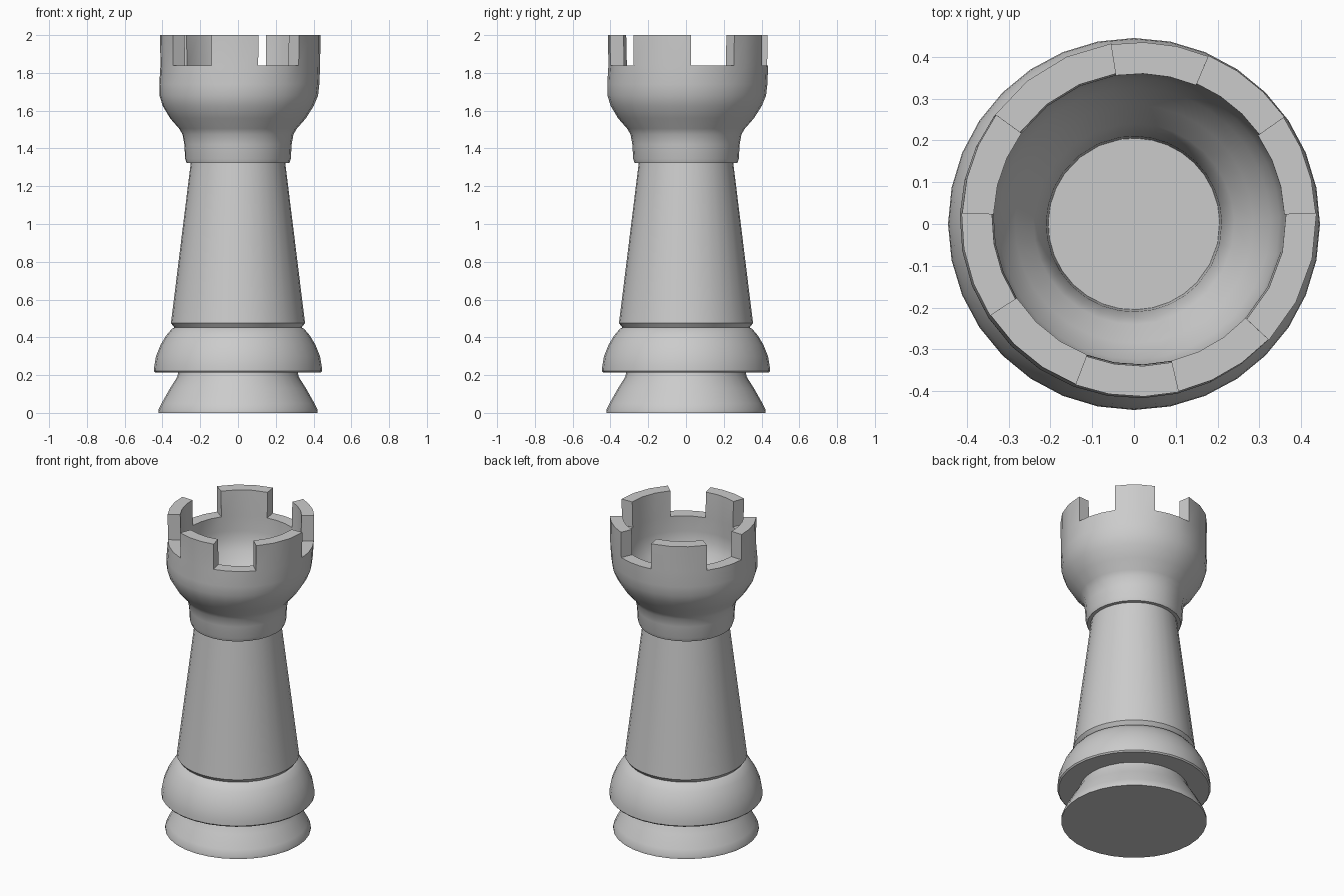
import bpy, bmesh, math

if "Cube" in bpy.data.objects:
    bpy.data.objects.remove(bpy.data.objects["Cube"])

grey = bpy.data.materials.new("light_grey")
grey.diffuse_color = (0.6, 0.6, 0.6, 1)
grey.use_nodes = True
grey.node_tree.nodes["Principled BSDF"].inputs["Base Color"].default_value = grey.diffuse_color


def finish(name, bm):
    bmesh.ops.remove_doubles(bm, verts=bm.verts, dist=1e-5)
    bmesh.ops.recalc_face_normals(bm, faces=bm.faces)
    me = bpy.data.meshes.new(name)
    bm.to_mesh(me)
    bm.free()
    me.materials.append(grey)
    ob = bpy.data.objects.new(name, me)
    bpy.context.collection.objects.link(ob)
    bpy.ops.object.select_all(action='DESELECT')
    ob.select_set(True)
    bpy.context.view_layer.objects.active = ob
    bpy.ops.object.shade_smooth_by_angle(angle=math.radians(35))
    return ob


def lathe(name, profile, n=32):
    """Capped solid of revolution from (radius, z) points."""
    bm = bmesh.new()
    rings = [[bm.verts.new((r * math.cos(2 * math.pi * i / n),
                            r * math.sin(2 * math.pi * i / n), z))
              for i in range(n)] for r, z in profile]
    for a, b in zip(rings, rings[1:]):
        for i in range(n):
            j = (i + 1) % n
            bm.faces.new((a[i], a[j], b[j], b[i]))
    bm.faces.new(rings[0])
    bm.faces.new(rings[-1])
    return finish(name, bm)


# foot, flange and tapering tower
lathe("foot", [(.422, 0), (.422, .015), (.405, .05), (.36, .13), (.322, .19), (.315, .218)])
lathe("base_flange", [(.438, .214), (.445, .222), (.443, .25), (.434, .3), (.41, .36),
                      (.38, .41), (.35, .445), (.33, .455)])
lathe("tower", [(.335, .45), (.355, .475), (.25, 1.325)])

# hollow head with battlements: angles where merlons and gaps begin
edges = [2, 35, 67, 99, 144, 178, 213, 249, 283, 317, 362]
angles, solid = [], []
for k in range(10):
    for s in range(3):
        angles.append(edges[k] + (edges[k + 1] - edges[k]) * s / 3)
        solid.append(k % 2 == 1)      # every second span is a merlon
RIM, TOP = 1.838, 2.0
outer = [(.272, 1.322), (.28, 1.345), (.284, 1.42), (.294, 1.475), (.312, 1.505), (.36, 1.56),
         (.4, 1.625), (.42, 1.68), (.424, 1.74), (.423, RIM)]
inner = [(.205, 1.322), (.21, 1.4), (.225, 1.475), (.24, 1.505), (.285, 1.56),
         (.325, 1.625), (.345, 1.68), (.35, 1.74), (.348, RIM)]
bm = bmesh.new()


def point(r, z, a):
    shift = .012 * min(1, max(0, (z - 1.6) / .24))   # the crown leans slightly
    t = math.radians(a)
    return bm.verts.new((r * math.cos(t) + shift, r * math.sin(t) + shift, z))


def quad(a, b, c, d):
    bm.faces.new([point(*p) for p in (a, b, c, d)])


n = len(angles)
loop = outer + inner[::-1]
for i in range(n):
    a, b = angles[i], angles[(i + 1) % n]
    for k in range(len(loop)):
        p, q = loop[k], loop[(k + 1) % len(loop)]
        if p[1] == RIM and q[1] == RIM and solid[i]:
            continue                   # a merlon stands here
        quad((*p, a), (*p, b), (*q, b), (*q, a))
    if solid[i]:
        path = [(.423, RIM), (.425, TOP), (.352, TOP), (.348, RIM)]
        for p, q in zip(path, path[1:]):
            quad((*p, a), (*p, b), (*q, b), (*q, a))
        for ang, neighbour in ((a, i - 1), (b, (i + 1) % n)):
            if not solid[neighbour]:
                quad(*[(*p, ang) for p in path])
finish("battlement_head", bm)
